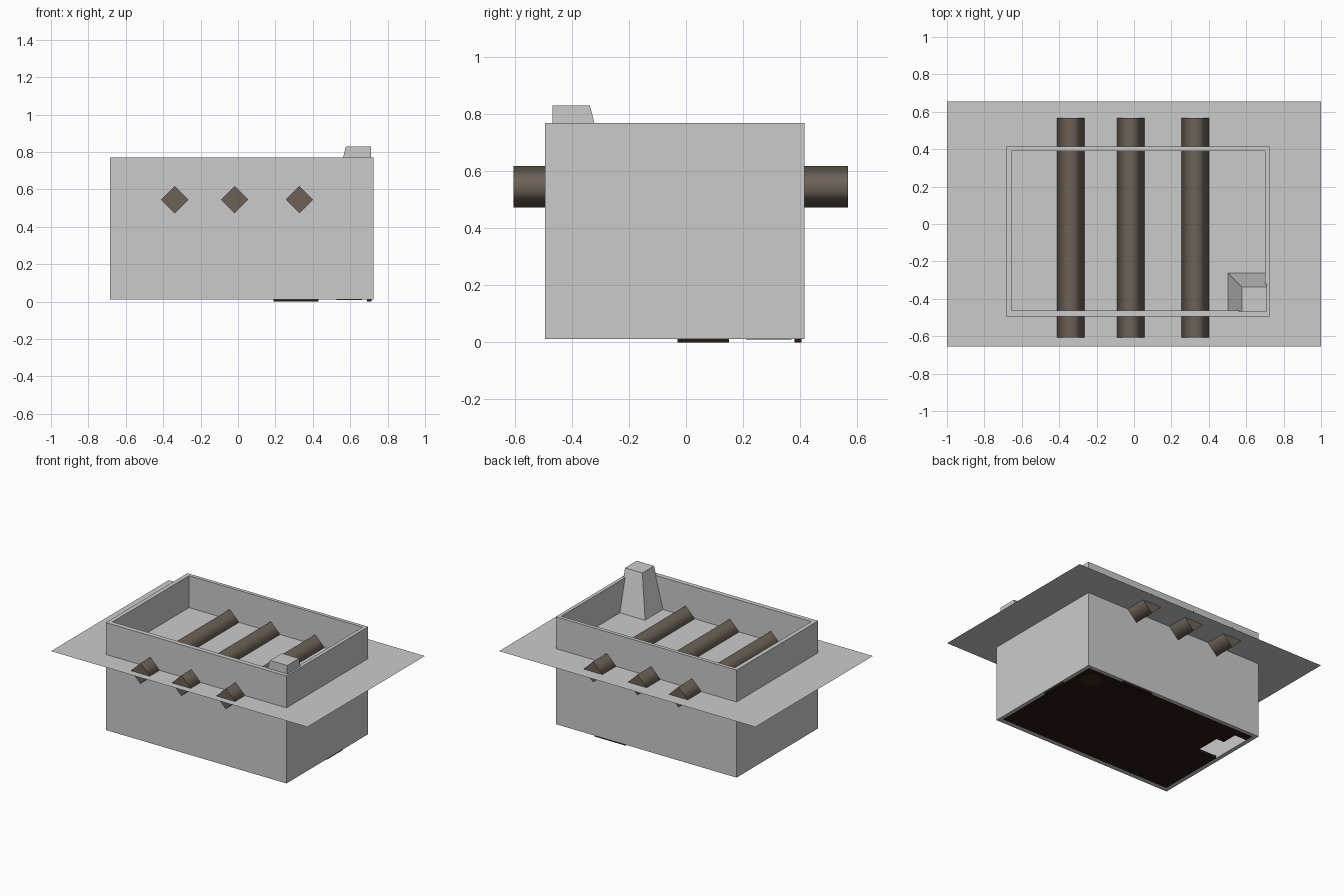
import bpy, bmesh, math
from mathutils import Matrix, Vector

if "Cube" in bpy.data.objects:
    bpy.data.objects.remove(bpy.data.objects["Cube"])


def make_obj(name, bm, mat=None):
    bmesh.ops.recalc_face_normals(bm, faces=bm.faces)
    me = bpy.data.meshes.new(name)
    bm.to_mesh(me)
    bm.free()
    ob = bpy.data.objects.new(name, me)
    bpy.context.collection.objects.link(ob)
    if mat:
        me.materials.append(mat)
    return ob


def material(name, rgb):
    m = bpy.data.materials.new(name)
    m.diffuse_color = (*rgb, 1)
    m.use_nodes = True
    m.node_tree.nodes["Principled BSDF"].inputs["Base Color"].default_value = m.diffuse_color
    return m


def add_frustum(bm, low, high, z0, z1):
    """Box between two rectangles (x0, x1, y0, y1) at heights z0 and z1."""
    rings = []
    for (x0, x1, y0, y1), z in ((low, z0), (high, z1)):
        rings.append([bm.verts.new((x, y, z)) for x, y in
                      ((x0, y0), (x1, y0), (x1, y1), (x0, y1))])
    a, b = rings
    bm.faces.new(a[::-1])
    bm.faces.new(b)
    for i in range(4):
        j = (i + 1) % 4
        bm.faces.new((a[i], a[j], b[j], b[i]))


wood = material("dark_wood", (0.15, 0.122, 0.095))
earth = material("dark_earth", (0.022, 0.009, 0.006))
clay = material("brown_earth", (0.05, 0.022, 0.012))

# Open rectangular wall: outer and inner skins joined by top and bottom rims
bm = bmesh.new()
rings = []
for x0, x1, y0, y1 in ((-0.685, 0.725, -0.495, 0.415), (-0.655, 0.70, -0.462, 0.39)):
    for z in (0.012, 0.77):
        rings.append([bm.verts.new((x, y, z)) for x, y in
                      ((x0, y0), (x1, y0), (x1, y1), (x0, y1))])
out_low, out_top, in_low, in_top = rings
for p, q in ((out_low, out_top), (out_top, in_top), (in_top, in_low), (in_low, out_low)):
    for i in range(4):
        j = (i + 1) % 4
        bm.faces.new((p[i], p[j], q[j], q[i]))
make_obj("wall", bm)

# Thin flat sheet passing through the wall
bm = bmesh.new()
bm.faces.new([bm.verts.new((x, y, 0.545)) for x, y in
              ((-1, -0.655), (1, -0.655), (1, 0.655), (-1, 0.655))])
sheet = make_obj("flat_sheet", bm)
if sheet.data.polygons[0].normal.z < 0:
    sheet.data.flip_normals()

# Four-sided beams with smooth sides and sharp ends
for n, x in enumerate((-0.338, -0.018, 0.328), 1):
    bm = bmesh.new()
    place = Matrix.Translation((x, -0.019, 0.545)) @ Matrix.Rotation(math.pi / 2, 4, 'X')
    bmesh.ops.create_cone(bm, cap_ends=True, segments=4, radius1=0.073,
                          radius2=0.073, depth=1.173, matrix=place)
    for f in bm.faces:
        f.normal_update()
        f.smooth = abs(f.normal.y) < 0.5
    for e in bm.edges:
        e.smooth = all(f.smooth for f in e.link_faces)
    make_obj(f"beam_{n}", bm, wood)

# Tapered corner post, flaring inwards as it goes down
bm = bmesh.new()
add_frustum(bm, (0.37, 0.71, -0.468, -0.13), (0.577, 0.712, -0.468, -0.337), 0.03, 0.83)
make_obj("corner_post", bm)

# Dark floor with a stepped gap at one end
bm = bmesh.new()
for r in ((-0.50, 0.70, -0.462, 0.39), (-0.655, -0.50, -0.462, 0.03),
          (-0.655, -0.50, 0.33, 0.39), (-0.56, -0.50, 0.22, 0.33)):
    add_frustum(bm, r, r, 0.012, 0.03)
make_obj("floor", bm, earth)

# Floor edges that spill past the bottom rim
bm = bmesh.new()
for r in ((0.19, 0.43, 0.38, 0.405), (0.69, 0.715, -0.03, 0.15)):
    add_frustum(bm, r, r, 0.0, 0.02)
make_obj("floor_spill", bm, earth)

# Small lump showing under the floor
bm = bmesh.new()
bmesh.ops.create_cone(bm, cap_ends=True, segments=6, radius1=0.08, radius2=0.08,
                      depth=0.02, matrix=Matrix.Translation((0.595, 0.29, 0.02)))
make_obj("floor_lump", bm, clay)
